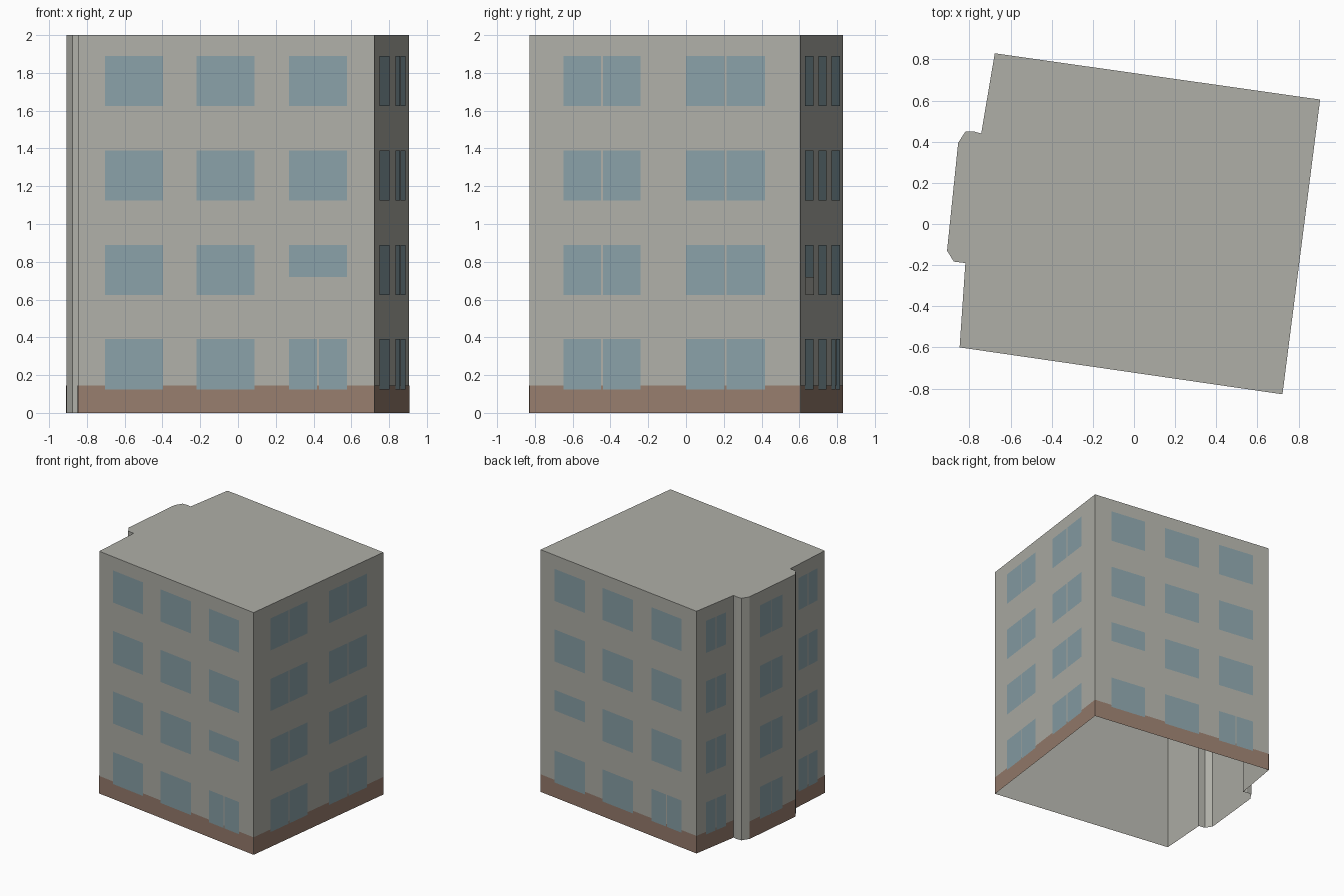
import bpy
from mathutils import Vector

cube = bpy.data.objects.get("Cube")
if cube:
    bpy.data.objects.remove(cube, do_unlink=True)


def material(name, r, g, b):
    m = bpy.data.materials.new(name)
    m.use_nodes = True
    m.diffuse_color = (r, g, b, 1)
    bsdf = m.node_tree.nodes["Principled BSDF"]
    bsdf.inputs["Base Color"].default_value = (r, g, b, 1)
    bsdf.inputs["Roughness"].default_value = 0.9
    return m


plaster = material("warm grey plaster", 0.43, 0.43, 0.39)
glass = material("blue grey glass", 0.25, 0.355, 0.39)
brick = material("brown plinth", 0.31, 0.205, 0.155)

HEIGHT = 2.0
PLINTH = 0.145
STOREY = 0.5

# Footprint, counter-clockwise from the front left corner, bay last
plan = [(-0.848, -0.6), (0.722, -0.828), (0.905, 0.605), (-0.677, 0.83),
        (-0.743, 0.44), (-0.775, 0.449), (-0.82, 0.449), (-0.855, 0.395),
        (-0.909, -0.13), (-0.876, -0.183), (-0.82, -0.19)]
FRONT, RIGHT, BACK, LEFT_REAR, BAY, LEFT_FRONT = 0, 1, 2, 3, 7, 10


def add_object(name, verts, faces, mat):
    mesh = bpy.data.meshes.new(name)
    mesh.from_pydata(verts, [], faces)
    mesh.materials.append(mat)
    obj = bpy.data.objects.new(name, mesh)
    bpy.context.collection.objects.link(obj)
    return obj


def panel(side, u0, u1, z0, z1, out):
    """Four corners of an upright panel lying just outside one wall."""
    a = Vector((*plan[side], 0))
    b = Vector((*plan[(side + 1) % len(plan)], 0))
    run = b - a
    shift = Vector((run.y, -run.x, 0)).normalized() * out
    p, q = a + run * u0 + shift, a + run * u1 + shift
    return [(p.x, p.y, z0), (q.x, q.y, z0), (q.x, q.y, z1), (p.x, p.y, z1)]


def add_panels(name, panels, mat):
    verts = [v for quad in panels for v in quad]
    faces = [tuple(range(4 * i, 4 * i + 4)) for i in range(len(panels))]
    return add_object(name, verts, faces, mat)


# Wall shell, open below, closed by the flat roof
n = len(plan)
shell = [(x, y, z) for z in (0, HEIGHT) for x, y in plan]
sides = [(i, (i + 1) % n, n + (i + 1) % n, n + i) for i in range(n)]
add_object("walls", shell, sides, plaster)
add_object("roof", shell[n:], [tuple(range(n))], plaster)

# Brown plinth on the main walls
add_panels("plinth", [panel(s, 0, 1, 0, PLINTH, 0.002)
                      for s in (FRONT, RIGHT, BACK, LEFT_REAR, BAY, LEFT_FRONT)], brick)

# Window columns: start and end along the wall, and whether they are split
thirds = [(0.092, 0.287, False), (0.401, 0.596, False), (0.713, 0.908, False)]
columns = {
    FRONT: thirds,
    RIGHT: [(0.125, 0.411, True), (0.578, 0.871, True)],
    BACK: thirds,
    LEFT_REAR: [(0.24, 0.78, True)],
    BAY: [(0.22, 0.71, True)],
    LEFT_FRONT: [(0.22, 0.78, True)],
}
short = {(FRONT, 2, 1), (BACK, 0, 1)}
split_ground = {(FRONT, 2, 0), (BACK, 2, 0)}

panes, covers = [], []
for side, cols in columns.items():
    length = (Vector(plan[(side + 1) % n]) - Vector(plan[side])).length
    for c, (u0, u1, split) in enumerate(cols):
        for floor in range(4):
            key = (side, c, floor)
            z0, z1 = 0.125 + STOREY * floor, 0.39 + STOREY * floor
            # Lower part of two windows is closed by a plaster board
            if key in short:
                covers.append(panel(side, u0, u1, z0, z0 + 0.095, 0.007))
                z0 += 0.095
            if split or key in split_ground:
                mid, gap = (u0 + u1) / 2, 0.005 / length
                panes.append(panel(side, u0, mid - gap, z0, z1, 0.005))
                panes.append(panel(side, mid + gap, u1, z0, z1, 0.005))
            else:
                panes.append(panel(side, u0, u1, z0, z1, 0.005))

add_panels("window_panes", panes, glass)
add_panels("window_boards", covers, plaster)
